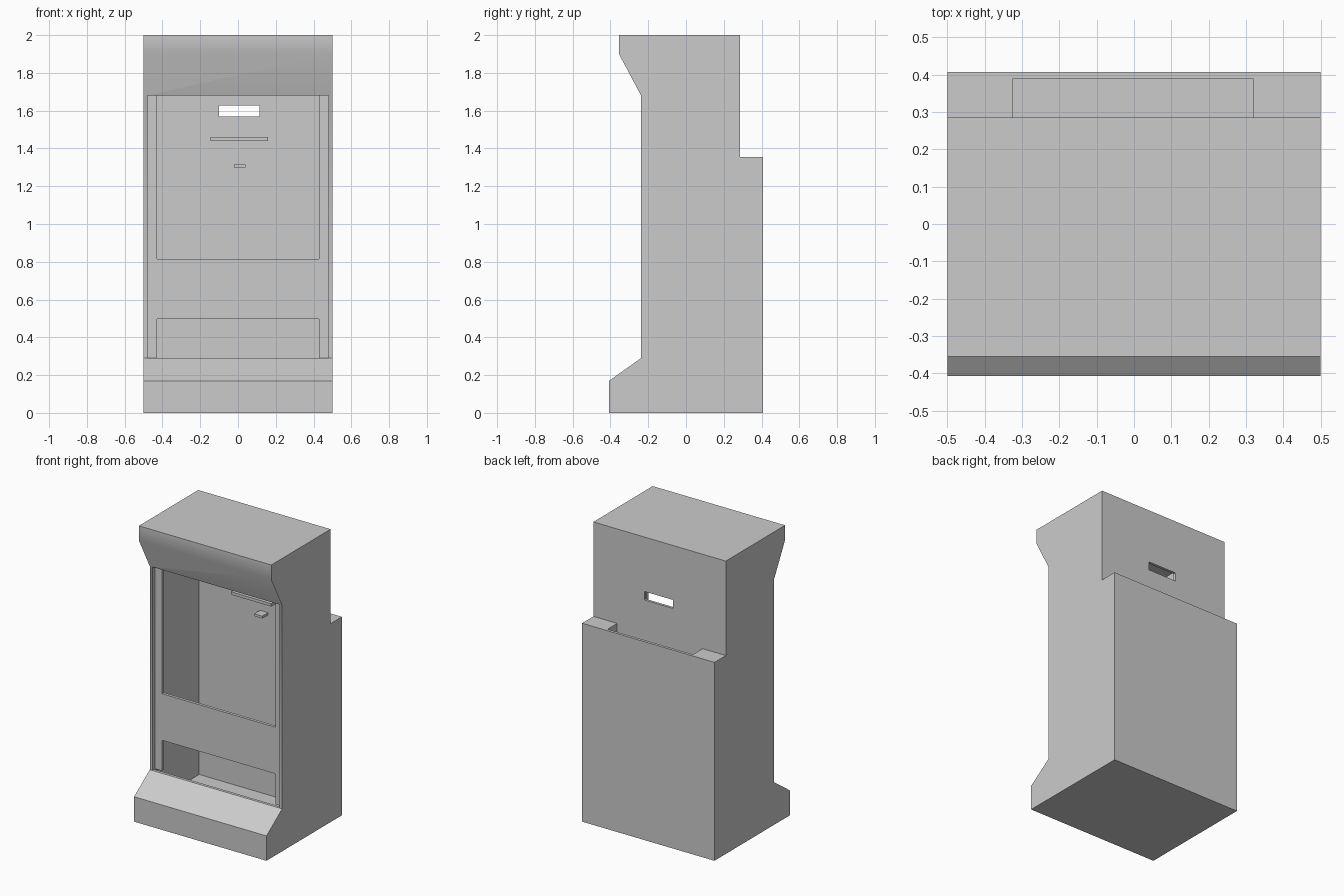
import bpy
import bmesh
import math

default = bpy.data.objects.get("Cube")
if default:
    bpy.data.objects.remove(default, do_unlink=True)

# One plain grey for the whole cabinet
GREY = (0.6, 0.6, 0.6, 1.0)
grey = bpy.data.materials.new("cabinet grey")
grey.use_nodes = True
grey.diffuse_color = GREY
grey.node_tree.nodes["Principled BSDF"].inputs["Base Color"].default_value = GREY


def extrude_profile(name, profile, x0, x1):
    """Extrude a closed (y, z) outline from x0 to x1."""
    bm = bmesh.new()
    face = bm.faces.new([bm.verts.new((x0, y, z)) for y, z in profile])
    result = bmesh.ops.extrude_face_region(bm, geom=[face])
    moved = [v for v in result["geom"] if isinstance(v, bmesh.types.BMVert)]
    bmesh.ops.translate(bm, verts=moved, vec=(x1 - x0, 0, 0))
    bmesh.ops.recalc_face_normals(bm, faces=bm.faces)
    mesh = bpy.data.meshes.new(name)
    bm.to_mesh(mesh)
    bm.free()
    mesh.materials.append(grey)
    obj = bpy.data.objects.new(name, mesh)
    bpy.context.scene.collection.objects.link(obj)
    return obj


def box(name, x, y, z):
    outline = [(y[0], z[0]), (y[1], z[0]), (y[1], z[1]), (y[0], z[1])]
    return extrude_profile(name, outline, *x)


def cut(target, cutter):
    """Subtract the cutter from the target, then remove the cutter."""
    cutter.hide_render = True
    mod = target.modifiers.new("cut", "BOOLEAN")
    mod.operation = "DIFFERENCE"
    mod.solver = "EXACT"
    mod.object = cutter
    bpy.context.view_layer.objects.active = target
    bpy.ops.object.modifier_apply(modifier=mod.name)
    bpy.data.objects.remove(cutter, do_unlink=True)


# Cabinet shell: kick base, upright, overhanging visor and rear box
cabinet = extrude_profile("cabinet", [
    (-0.407, 0), (0.407, 0), (0.407, 1.355), (0.285, 1.355), (0.285, 2),
    (-0.355, 2), (-0.355, 1.9), (-0.238, 1.68), (-0.238, 0.29), (-0.407, 0.17),
], -0.5, 0.5)

# Hollow interior with the large front opening
cut(cabinet, extrude_profile("interior_cutter", [
    (-0.387, 0.07), (0.267, 0.07), (0.267, 1.98), (-0.335, 1.98),
    (-0.335, 1.9), (-0.218, 1.68), (-0.3, 1.68), (-0.3, 0.29),
    (-0.218, 0.29), (-0.387, 0.16),
], -0.48, 0.48))

# Rear hopper slot and the window through the back wall
cut(cabinet, box("hopper_cutter", (-0.325, 0.32), (0.285, 0.388), (0.07, 1.5)))
cut(cabinet, box("window_cutter", (-0.1, 0.115), (0.2, 0.35), (1.57, 1.628)))

# Upright posts just inside the front opening
for side, x in (("right", -0.48), ("left", 0.43)):
    box(side + "_post", (x, x + 0.05), (-0.208, -0.188), (0.29, 1.68))

# Cross panel between the posts
box("cross_panel", (-0.43, 0.43), (-0.205, -0.185), (0.497, 0.815))

# Ledges on the inner back wall
box("wide_ledge", (-0.145, 0.16), (0.13, 0.267), (1.44, 1.46))
box("small_ledge", (-0.02, 0.04), (0.205, 0.267), (1.298, 1.314))

# Smooth the visor bend, keep every other edge sharp
bpy.ops.object.select_all(action="DESELECT")
cabinet.select_set(True)
bpy.context.view_layer.objects.active = cabinet
bpy.ops.object.shade_smooth_by_angle(angle=math.radians(30))
